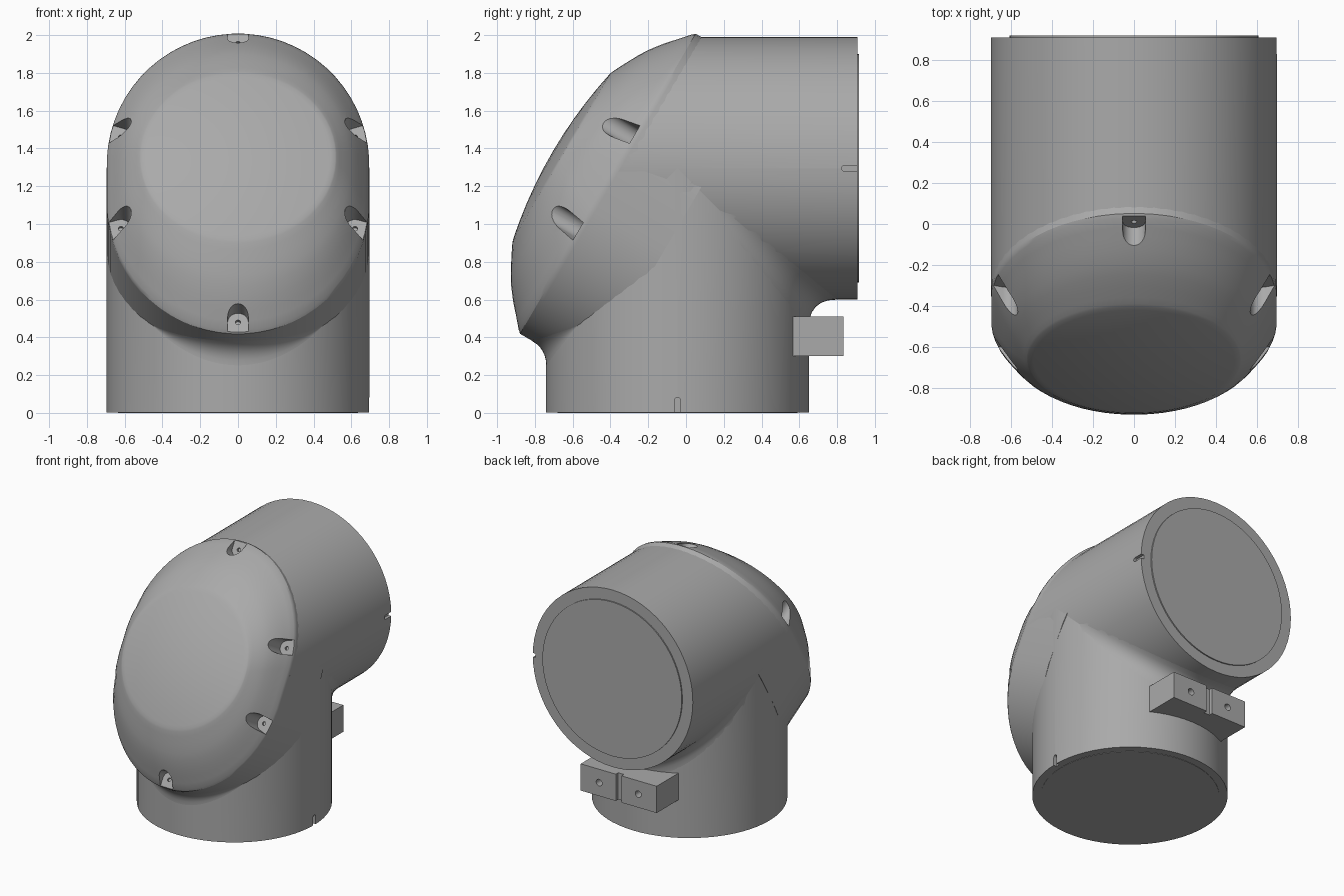
import bpy, bmesh, math
from mathutils import Vector

cube = bpy.data.objects.get("Cube")
if cube:
    bpy.data.objects.remove(cube, do_unlink=True)

R = 0.695            # pipe radius
AX_Y, AX_Z = -0.045, 1.295   # axes of the upright and level pipes
SEG = 64
# Frame of the slanted cover: centre, up the slope, outward
C = Vector((0, -0.40, 1.205))
U = Vector((0, 0.505, 0.863)).normalized()
N = Vector((0, -U.z, U.y))
X = Vector((1, 0, 0))
SLOPE = U.y / U.z
OVAL = 0.1           # straight half-length of the cover's oval rim

grey = bpy.data.materials.new("plain grey")
grey.use_nodes = True
grey.diffuse_color = (0.4, 0.4, 0.4, 1)
grey.node_tree.nodes["Principled BSDF"].inputs["Base Color"].default_value = (0.4, 0.4, 0.4, 1)


def shade(ob):
    bpy.ops.object.select_all(action='DESELECT')
    ob.select_set(True)
    bpy.context.view_layer.objects.active = ob
    bpy.ops.object.shade_smooth_by_angle(angle=math.radians(28))


def loft(name, rings, centres=None):
    """Skin equal point rings; with two centres, close the loops and fan both ends."""
    bm = bmesh.new()
    rows = [[bm.verts.new(p) for p in ring] for ring in rings]
    n = len(rows[0])
    for a, b in zip(rows, rows[1:]):
        for i in range(n if centres else n - 1):
            j = (i + 1) % n
            bm.faces.new((a[i], a[j], b[j], b[i]))
    if centres:
        for row, c in zip((rows[0], rows[-1]), centres):
            mid = bm.verts.new(c)
            for i in range(n):
                bm.faces.new((row[i], row[(i + 1) % n], mid))
    bmesh.ops.recalc_face_normals(bm, faces=bm.faces)
    me = bpy.data.meshes.new(name)
    bm.to_mesh(me)
    bm.free()
    me.materials.append(grey)
    ob = bpy.data.objects.new(name, me)
    bpy.context.collection.objects.link(ob)
    shade(ob)
    return ob


def prism(name, points, along):
    """Straight solid from an outline."""
    points = [Vector(p) for p in points]
    along = Vector(along)
    mid = sum(points, Vector()) / len(points)
    return loft(name, [points, [p + along for p in points]], (mid, mid + along))


def disc(centre, a, b, radius, seg=SEG):
    angles = [2 * math.pi * i / seg for i in range(seg)]
    return [Vector(centre) + a * radius * math.cos(t) + b * radius * math.sin(t) for t in angles]


def slot_outline(centre, out, across, half, length):
    """Half round inner end, straight sides running outward."""
    arc = [math.pi * (0.5 + i / 12) for i in range(13)]
    pts = [centre + out * half * math.cos(t) + across * half * math.sin(t) for t in arc]
    return pts + [centre + out * length - across * half, centre + out * length + across * half]


def cut(ob, cutter):
    """Subtract a cutter, then remove it."""
    cutter.hide_render = True
    mod = ob.modifiers.new("cut", 'BOOLEAN')
    mod.operation, mod.solver, mod.object = 'DIFFERENCE', 'EXACT', cutter
    bpy.context.view_layer.update()
    me = bpy.data.meshes.new_from_object(ob.evaluated_get(bpy.context.evaluated_depsgraph_get()))
    ob.modifiers.clear()
    ob.data = me
    bpy.data.objects.remove(cutter, do_unlink=True)
    shade(ob)


Y, Z = Vector((0, 1, 0)), Vector((0, 0, 1))


def plane_y(z):
    return C.y + (z - C.z) * SLOPE


def upright_top(y):
    """Mitre behind the axis, cover plane in front."""
    return AX_Z - (y - AX_Y) if y > AX_Y else min(AX_Z, C.z + (y - C.y) / SLOPE)


# Pipes, each with a small edge slot on one side
base = disc((0, AX_Y, 0.003), X, Y, R)
upright = loft("upright_pipe", [base, [Vector((p.x, p.y, upright_top(p.y))) for p in base]],
               ((0, AX_Y, 0.003), (0, AX_Y, AX_Z)))
mouth = disc((0, 0.908, AX_Z), X, Z, R)
level = loft("level_pipe", [mouth, [Vector((p.x, plane_y(p.z), p.z)) for p in mouth]],
             ((0, 0.908, AX_Z), (0, plane_y(AX_Z), AX_Z)))
inner = X * (R - 0.025)
cut(upright, prism("slot", slot_outline(inner + Y * AX_Y + Z * 0.065, -Z, Y, 0.016, 0.1), X * 0.08))
cut(level, prism("slot", slot_outline(inner + Y * 0.84 + Z * AX_Z, Y, Z, 0.016, 0.1), X * 0.08))

# End plugs standing slightly proud
prism("level_plug", disc((0, 0.85, AX_Z), X, Z, 0.605), Y * 0.067)
prism("bottom_plug", disc((0, AX_Y, 0), X, Y, 0.635), Z * 0.05)


# Cover outline: blends from a long oval rim (f=0) to a circle (f=1)
def ring(f, h, scale=1.0):
    pts = []
    for i in range(SEG):
        a = 2 * math.pi * (i + 0.5) / SEG
        c, s = math.cos(a), math.sin(a)
        x = R * c * (1 - f) + 0.515 * c * f
        t = (R * s + math.copysign(OVAL, s)) / U.z * (1 - f) + 0.51 * s * f
        pts.append(C + X * x * scale + U * t * scale + N * h)
    return pts


loft("cover_collar", [ring(0, -0.42), ring(0, 0)], (C - N * 0.42, C))

dome = [(0, 0), (0, 0.016), (0.03, 0.033), (0.12, 0.065), (0.22, 0.101), (0.33, 0.139),
        (0.47, 0.183), (0.6, 0.217), (0.74, 0.248), (0.88, 0.278), (0.96, 0.294), (1, 0.3)]
rings = [ring(f, h) for f, h in dome]
rings += [ring(1, 0.3 + 0.054 * (1 - s * s), s) for s in (0.95, 0.8, 0.6, 0.4, 0.2)]
cover = loft("domed_cover", rings, (C, C + N * 0.354))

# Six screw pockets around the cover rim, each with a small hole
spots = [(0, 0.855, 90), (0, -0.855, -90)]
for t, deg in ((0.28, 18), (-0.28, -18)):
    spots += [(0.62, t, deg), (-0.62, t, 180 - deg)]
for x, t, deg in spots:
    a = math.radians(deg)
    out = X * math.cos(a) + U * math.sin(a)
    p = C + X * x + U * t
    cut(cover, prism("pocket", slot_outline(p + N * 0.025, out, N.cross(out), 0.055, 0.2), N * 0.4))
    cut(cover, prism("hole", disc(p + N * 0.008, X, U, 0.014, 12), N * 0.05))


# Fillets where the surfaces meet
def fillet(name, half, corner, leg_a, leg_b, size):
    """Quadratic blend strip across x between two surface directions."""
    rows = []
    for i in range(33):
        x = -half + 2 * half * i / 32
        s = math.sqrt(R * R - x * x)
        k = corner(s)
        a, b = k + leg_a * size(x, s), k + leg_b * size(x, s)
        rows.append([X * x + a * (1 - u) ** 2 + k * 2 * u * (1 - u) + b * u * u
                     for u in [j / 6 for j in range(7)]])
    loft(name, rows)


def lip_corner(s):
    z = C.z - OVAL - s
    front = AX_Y - s
    return Vector((0, front, z - (front - plane_y(z)) * SLOPE))


fillet("elbow_fillet", R * 0.995, lambda s: Vector((0, AX_Y + s, AX_Z - s)), -Z, Y,
       lambda x, s: 0.15 * s / R)
fillet("lip_fillet", 0.45, lip_corner, -Z, N, lambda x, s: 0.085 * (1 - (x / 0.45) ** 2))

# Mounting block behind, with a middle groove and two screw holes
corners = [(-0.33, 0.5, 0.3), (0.33, 0.5, 0.3), (0.33, 0.5, 0.51), (-0.33, 0.5, 0.51)]
block = prism("mounting_block", corners, Y * 0.335)
groove = [(-0.025, 0.805, 0.2), (0.025, 0.805, 0.2), (0.025, 0.805, 0.6), (-0.025, 0.805, 0.6)]
cut(block, prism("groove", groove, Y * 0.1))
for x in (-0.17, 0.17):
    cut(block, prism("hole", disc((x, 0.76, 0.405), X, Z, 0.026, 20), Y * 0.1))
